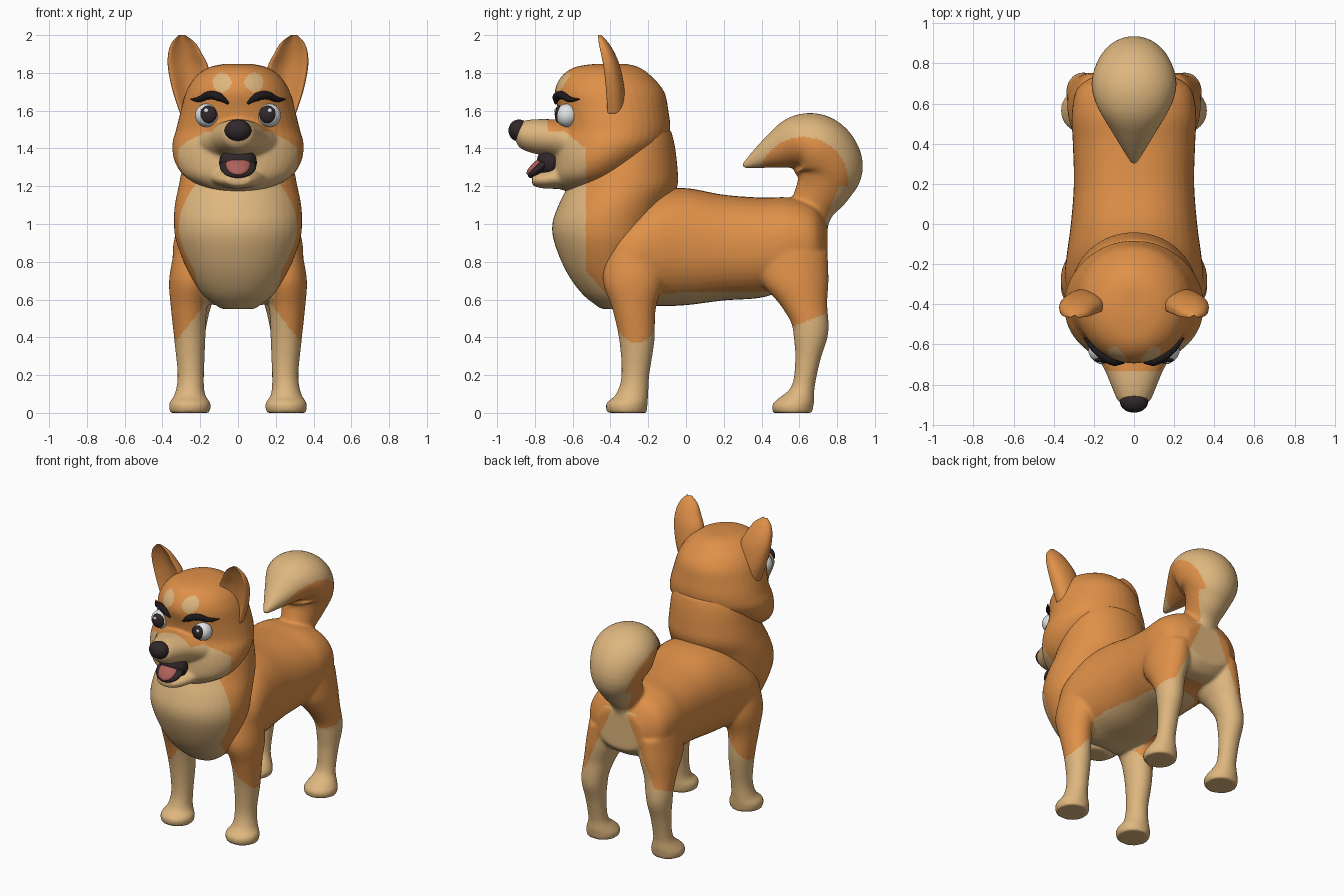
import bpy, bmesh
from math import sin, cos, pi, hypot
from mathutils import Vector, Matrix

cube = bpy.data.objects.get("Cube")
if cube:
    bpy.data.objects.remove(cube, do_unlink=True)


def material(name, rgb, rough=0.7):
    m = bpy.data.materials.new(name)
    m.use_nodes = True
    m.diffuse_color = (*rgb, 1)
    bsdf = next(n for n in m.node_tree.nodes if n.type == 'BSDF_PRINCIPLED')
    bsdf.inputs["Base Color"].default_value = (*rgb, 1)
    bsdf.inputs["Roughness"].default_value = rough
    return m


ORANGE = material("orange fur", (.74, .28, .065))
CREAM = material("cream fur", (.73, .47, .21))
EAR = material("inner ear", (.58, .41, .21))
NOSE = material("dark nose", (.03, .02, .022))
BROW = material("black brow", (.013, .01, .011))
TONGUE = material("pink tongue", (.42, .12, .1))
WHITE = material("eye white", (.75, .77, .79))
Y, Z = Vector((0, 1, 0)), Vector((0, 0, 1))


def smooth_path(pts, steps):
    """Catmull-Rom interpolation through stations of any dimension."""
    p = [Vector(q) for q in pts]
    p = [p[0]] + p + [p[-1]]
    out = []
    for a, b, c, d in zip(p, p[1:], p[2:], p[3:]):
        for k in range(steps):
            t = k / steps
            out.append((b * 2 + (c - a) * t + (a * 2 - b * 5 + c * 4 - d) * t * t
                        + (b * 3 - a - c * 3 + d) * t ** 3) / 2)
    return out + [p[-1]]


def tube(bm, stations, normal=None, power=1.0, cup=False, n=40, steps=6):
    """Loft stations (x, y, z, x radius, normal radius) into a closed tube."""
    path = smooth_path(stations, steps)
    rings = []
    for i, s in enumerate(path):
        tan = path[min(i + 1, len(path) - 1)] - path[max(i - 1, 0)]
        nrm = normal or Vector((0, -tan[2], tan[1])).normalized()
        ring = []
        for k in range(n):
            c, v = cos(2 * pi * k / n), sin(2 * pi * k / n)
            c = abs(c) ** power * (1 if c > 0 else -1)
            v = abs(v) ** power * (1 if v > 0 else -1)
            if cup and v < 0:
                v = 2.2 * v + 2.4 * v * v
            off = Vector((c * s[3], 0, 0)) + nrm * (v * s[4])
            ring.append(bm.verts.new(Vector(s[:3]) + off))
        rings.append(ring)
    for i, (a, b) in enumerate(zip(rings, rings[1:])):
        for k in range(n):
            j = (k + 1) % n
            f = bm.faces.new((a[k], a[j], b[j], b[k]))
            inside = sin(2 * pi * (k + .5) / n) < -.5
            f.material_index = int(cup and inside and i < .85 * len(rings))
    for ring in (rings[0], rings[-1]):
        bm.faces.new(ring)


def finish(name, bm, mats, paint=None, voxel=0):
    """Make an object; optionally fuse its volumes and colour faces by a rule."""
    bmesh.ops.recalc_face_normals(bm, faces=bm.faces)
    mesh = bpy.data.meshes.new(name)
    bm.to_mesh(mesh)
    bm.free()
    ob = bpy.data.objects.new(name, mesh)
    bpy.context.collection.objects.link(ob)
    if voxel:
        r = ob.modifiers.new("fuse", 'REMESH')
        r.mode, r.voxel_size = 'VOXEL', voxel
        s = ob.modifiers.new("soften", 'SMOOTH')
        s.factor, s.iterations = .5, 10
        bpy.context.view_layer.update()
        ev = ob.evaluated_get(bpy.context.evaluated_depsgraph_get())
        mesh = bpy.data.meshes.new_from_object(ev)
        ob.modifiers.clear()
        ob.data = mesh
    mesh.materials.clear()
    for m in mats:
        mesh.materials.append(m)
    if paint:
        for p in mesh.polygons:
            p.material_index = int(paint(p.center, p.normal))
    mesh.shade_smooth()
    return ob


def blob(name, loc, radii, mat, tilt=0):
    bm = bmesh.new()
    m = Matrix.Translation(loc) @ Matrix.Rotation(tilt, 4, 'X') @ Matrix.Diagonal((*radii, 1))
    bmesh.ops.create_uvsphere(bm, u_segments=32, v_segments=20, radius=1, matrix=m)
    return finish(name, bm, [mat])


# Body: torso, legs and curled tail fused together
bm = bmesh.new()
tube(bm, [(0, -.45, .82, .17, .12), (0, -.39, .82, .30, .22), (0, -.28, .83, .345, .27),
          (0, -.15, .87, .335, .305), (0, 0, .88, .315, .31), (0, .2, .875, .30, .28),
          (0, .4, .875, .305, .265), (0, .55, .90, .31, .24), (0, .68, .89, .28, .21),
          (0, .75, .87, .17, .13)], Z, power=.88)
for s in (1, -1):
    tube(bm, [(s * .24, -.28, .85, .10, .14), (s * .25, -.28, .70, .115, .16),
              (s * .26, -.275, .55, .095, .115), (s * .255, -.26, .38, .082, .093),
              (s * .25, -.268, .2, .07, .074), (s * .255, -.285, .1, .08, .085),
              (s * .255, -.313, .05, .11, .11), (s * .255, -.313, 0, .105, .105)], Y)
    tube(bm, [(s * .19, .56, .85, .12, .19), (s * .21, .575, .7, .12, .18),
              (s * .235, .62, .58, .098, .128), (s * .25, .655, .48, .087, .1),
              (s * .255, .66, .4, .08, .09), (s * .255, .645, .28, .068, .067),
              (s * .255, .62, .14, .066, .062), (s * .255, .58, .07, .095, .1),
              (s * .255, .565, .04, .11, .11), (s * .255, .565, 0, .105, .105)], Y)
tube(bm, [(0, .62, .92, .12, .11), (0, .665, 1.08, .11, .115), (0, .73, 1.2, .145, .15),
          (0, .755, 1.3, .187, .183), (0, .70, 1.40, .212, .178), (0, .6, 1.43, .19, .15),
          (0, .47, 1.385, .115, .095), (0, .30, 1.305, .014, .014)])


def paint_body(c, n):
    x, y, z = abs(c.x), c.y, c.z
    if y > .28 and z > 1.2:
        return hypot(y - .62, z - 1.22) > .24
    if z > 1.0:
        return y > .73 + (z - 1) * .4
    if y > .6 and x < .06 + (1 - z) * .45:
        return True
    inward = n.x * (1 if c.x > 0 else -1) < -.3
    if y > .35 and (z < .47 + (y - .6) * .4 or (inward and z < .68)):
        return True
    if y < .1 and x > .1 and z < .37 + (.335 - x) * 1.3:
        return True
    return z < .64 and n.z < -.45 and x < .22


finish("body", bm, [ORANGE, CREAM], paint_body, .0105)

# Neck and chest ruff
bm = bmesh.new()
tube(bm, [(0, -.27, 1.5, .24, .19), (0, -.28, 1.42, .27, .22), (0, -.31, 1.3, .295, .265),
          (0, -.335, 1.2, .315, .29), (0, -.385, 1.1, .335, .29), (0, -.42, 1.0, .34, .288),
          (0, -.425, .9, .325, .272), (0, -.42, .75, .265, .215), (0, -.40, .63, .19, .15),
          (0, -.38, .55, .09, .07)], Y)
finish("chest_ruff", bm, [ORANGE, CREAM],
       lambda c, n: c.y < -.53 + max(0, .75 - c.z) * .9 or c.z < .62, .0105)

# Head: skull, upper muzzle and lower jaw
bm = bmesh.new()
tube(bm, [(0, -.40, 1.848, .07, .08), (0, -.42, 1.83, .15, .17), (0, -.42, 1.78, .225, .24),
          (0, -.405, 1.7, .275, .29), (0, -.385, 1.6, .303, .292), (0, -.375, 1.5, .328, .292),
          (0, -.40, 1.42, .348, .29), (0, -.45, 1.33, .335, .25), (0, -.50, 1.25, .28, .20),
          (0, -.53, 1.19, .17, .14), (0, -.55, 1.17, .08, .07)], Y)
tube(bm, [(0, -.5, 1.40, .24, .12), (0, -.62, 1.43, .21, .115), (0, -.72, 1.455, .15, .1),
          (0, -.82, 1.465, .108, .088), (0, -.88, 1.472, .08, .068), (0, -.905, 1.48, .04, .035)], Z)
tube(bm, [(0, -.5, 1.27, .2, .1), (0, -.65, 1.25, .15, .066), (0, -.76, 1.235, .105, .046),
          (0, -.815, 1.232, .065, .028)], Z)


def paint_head(c, n):
    x, y, z = abs(c.x), c.y, c.z
    if y < -.5 and hypot(x - .085, z - 1.75) < .05:
        return True
    return y < -.73 and z < 1.6 or y < -.53 and z < min(1.49, 1.40 - (y + .53) * .8)


finish("head", bm, [ORANGE, CREAM], paint_head, .009)

# Nose and open mouth
blob("nose", (0, -.884, 1.495), (.071, .056, .058), NOSE)
blob("mouth_inside", (0, -.72, 1.325), (.1, .07, .085), NOSE)
blob("mouth_lip", (0, -.768, 1.303), (.096, .085, .03), NOSE, .7)
blob("tongue", (0, -.782, 1.312), (.066, .078, .026), TONGUE, .7)

for s, side in ((1, "left"), (-1, "right")):
    # Cupped ears with a paler inner face
    bm = bmesh.new()
    tube(bm, [(s * .235, -.385, 1.58, .07, .06), (s * .248, -.39, 1.7, .097, .065),
              (s * .262, -.405, 1.82, .108, .06), (s * .28, -.425, 1.9, .09, .05),
              (s * .289, -.445, 1.96, .062, .034), (s * .297, -.46, 2.0, .018, .012)],
         Y, cup=True, n=48)
    finish(side + "_ear", bm, [ORANGE, EAR])

    # Eyes
    blob(side + "_eye", (s * .165, -.63, 1.575), (.062, .06, .062), WHITE)
    blob(side + "_pupil", (s * .157, -.672, 1.58), (.045, .023, .047), NOSE)
    blob(side + "_eye_glint", (s * .168, -.69, 1.6), (.012, .007, .012), WHITE)

    # Tapered arched eyebrows
    cu = bpy.data.curves.new(side + "_eyebrow", 'CURVE')
    cu.dimensions, cu.bevel_depth, cu.bevel_resolution = '3D', .022, 4
    cu.use_fill_caps = True
    sp = cu.splines.new('BEZIER')
    marks = [(.05, -.69, 1.638, .3), (.1, -.685, 1.672, 1), (.15, -.66, 1.682, 1),
             (.205, -.615, 1.66, .7), (.25, -.565, 1.66, .15)]
    sp.bezier_points.add(len(marks) - 1)
    for bp, (x, y, z, r) in zip(sp.bezier_points, marks):
        bp.co, bp.radius = (s * x, y, z), r
        bp.handle_left_type = bp.handle_right_type = 'AUTO'
    cu.materials.append(BROW)
    ob = bpy.data.objects.new(side + "_eyebrow", cu)
    bpy.context.collection.objects.link(ob)
